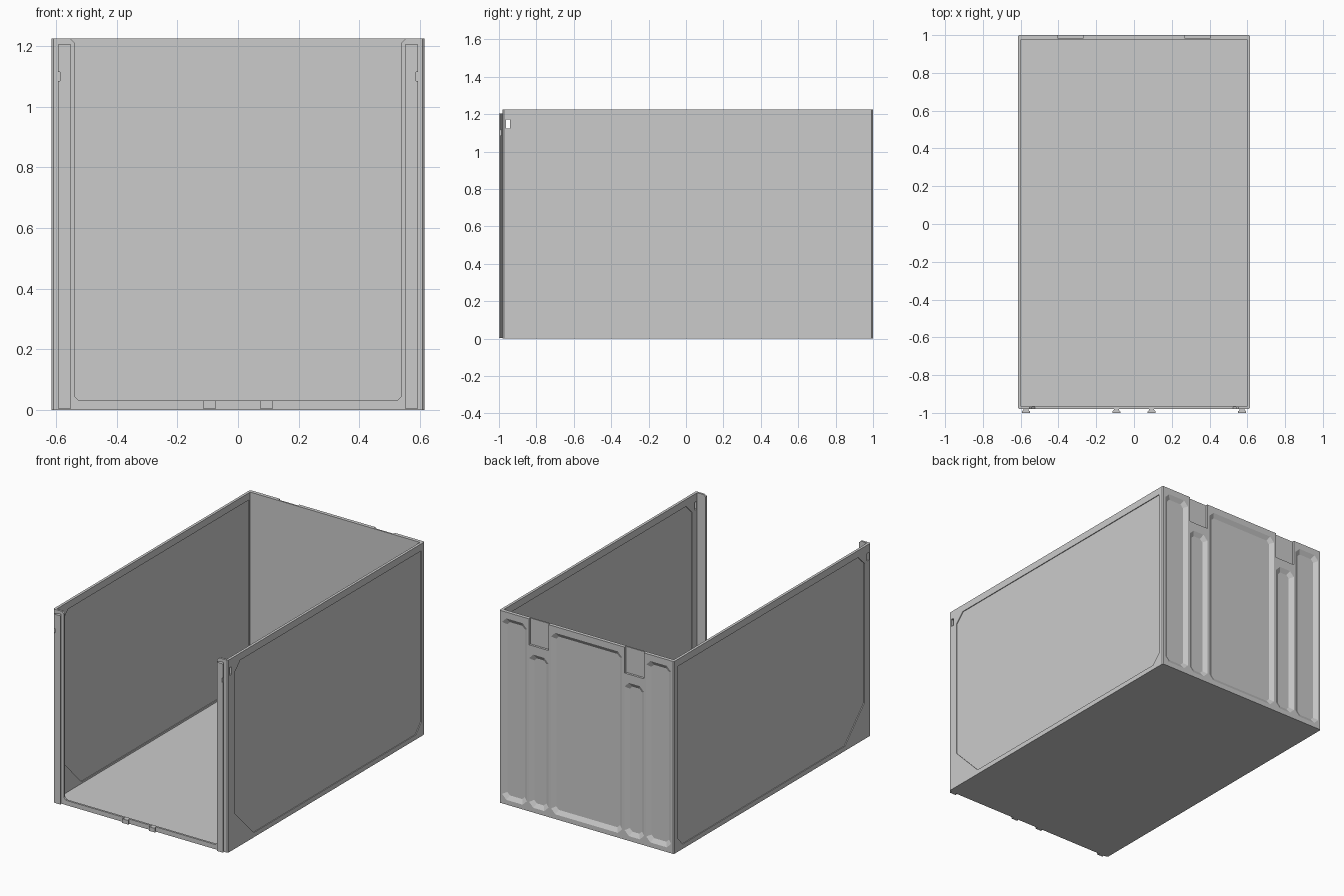
import bpy, bmesh

if "Cube" in bpy.data.objects:
    bpy.data.objects.remove(bpy.data.objects["Cube"])


def loft(name, ring_a, ring_b):
    """Closed solid between two matching rings of 3D points."""
    bm = bmesh.new()
    a = [bm.verts.new(p) for p in ring_a]
    b = [bm.verts.new(p) for p in ring_b]
    n = len(a)
    bm.faces.new(a)
    bm.faces.new(b[::-1])
    for i in range(n):
        j = (i + 1) % n
        bm.faces.new((a[i], b[i], b[j], a[j]))
    bmesh.ops.recalc_face_normals(bm, faces=bm.faces)
    me = bpy.data.meshes.new(name)
    bm.to_mesh(me)
    bm.free()
    ob = bpy.data.objects.new(name, me)
    bpy.context.collection.objects.link(ob)
    return ob


def prism(name, axis, pts, lo, hi):
    """Extrude a 2D profile along x, y or z."""
    def ring(v):
        return [tuple(list(p[:axis]) + [v] + list(p[axis:])) for p in pts]
    return loft(name, ring(lo), ring(hi))


def rect(a0, a1, b0, b1, c=0.0):
    """Rectangle with optional chamfered corners."""
    if not c:
        return [(a0, b0), (a1, b0), (a1, b1), (a0, b1)]
    return [(a0 + c, b0), (a1 - c, b0), (a1, b0 + c), (a1, b1 - c),
            (a1 - c, b1), (a0 + c, b1), (a0, b1 - c), (a0, b0 + c)]


def cut(target, cutter):
    mod = target.modifiers.new("cut", 'BOOLEAN')
    mod.operation = 'DIFFERENCE'
    mod.solver = 'EXACT'
    mod.object = cutter
    dg = bpy.context.evaluated_depsgraph_get()
    me = bpy.data.meshes.new_from_object(target.evaluated_get(dg))
    target.modifiers.clear()
    target.data = me
    bpy.data.objects.remove(cutter)


# Main shell, hollowed and open at the top
shell = prism("container_shell", 2, rect(-0.615, 0.615, -0.98, 1.0, 0.007), 0, 1.225)
cut(shell, prism("cavity", 2, rect(-0.598, 0.598, -0.967, 0.977), 0.018, 1.5))

# Front opening leaves two flanges and a low sill
opening = [(-0.525, 0.03), (0.525, 0.03), (0.54, 0.045), (0.54, 1.212),
           (0.555, 1.227), (0.555, 1.3), (-0.555, 1.3), (-0.555, 1.227),
           (-0.54, 1.212), (-0.54, 0.045)]
cut(shell, prism("opening", 1, opening, -1.1, -0.94))

# Side panels sunk into the outer and inner wall faces
panel = [(-0.915, 1.12), (-0.855, 1.18), (0.965, 1.18), (0.965, 0.09),
         (0.91, 0.03), (-0.72, 0.03), (-0.915, 0.23)]
cut(shell, prism("inner_panels", 0, panel, -0.6025, 0.6025))
for s in (-1, 1):
    cut(shell, prism("outer_panel", 0, panel, s * 0.61, s * 0.7))

# Latch slots through both walls near the front
cut(shell, prism("latch_slots", 0, rect(-0.962, -0.942, 1.123, 1.172), -0.7, 0.7))


# Back panels with sloped borders and chamfered corners
def back_recess(x0, x1, z0, z1):
    d, slope, c = 0.016, 0.026, 0.03
    outer = rect(x0, x1, z0, z1, c)
    inner = rect(x0 + slope, x1 - slope, z0 + slope, z1 - slope, c * 0.6)
    k = 0.25
    over = [((1 + k) * o[0] - k * i[0], (1 + k) * o[1] - k * i[1])
            for o, i in zip(outer, inner)]
    return loft("back_recess", [(x, 1 - d, z) for x, z in inner],
                [(x, 1 + d * k, z) for x, z in over])


cut(shell, back_recess(-0.25, 0.25, 0.03, 1.185))
for s in (-1, 1):
    for a, b, top in ((0.42, 0.595, 1.185), (0.268, 0.405, 1.005)):
        x0, x1 = sorted((s * a, s * b))
        cut(shell, back_recess(x0, x1, 0.03, top))
    # Latch pockets at the top of the back wall
    x0, x1 = sorted((s * 0.268, s * 0.405))
    cut(shell, prism("latch_pocket", 1, rect(x0, x1, 1.06, 1.3), 0.986, 1.1))


# Dovetail rails and pegs on the front
def dovetail(name, cx, z0, z1):
    half = [(0.013, -0.975), (0.013, -0.985), (0.0215, -0.992), (0.0215, -1.0)]
    pts = [(cx + x, y) for x, y in half] + [(cx - x, y) for x, y in half[::-1]]
    return prism(name, 2, pts, z0, z1)


for side, s in (("left", -1), ("right", 1)):
    rail = dovetail("front_rail_" + side, s * 0.5725, 0.004, 1.205)
    # Catch notch near the top of the rail's outer edge
    x0, x1 = sorted((s * 0.588, s * 0.65))
    cut(rail, prism("catch_notch", 1, rect(x0, x1, 1.085, 1.115), -1.1, -0.9))
    dovetail("front_peg_" + side, s * 0.0935, 0.004, 0.03)
